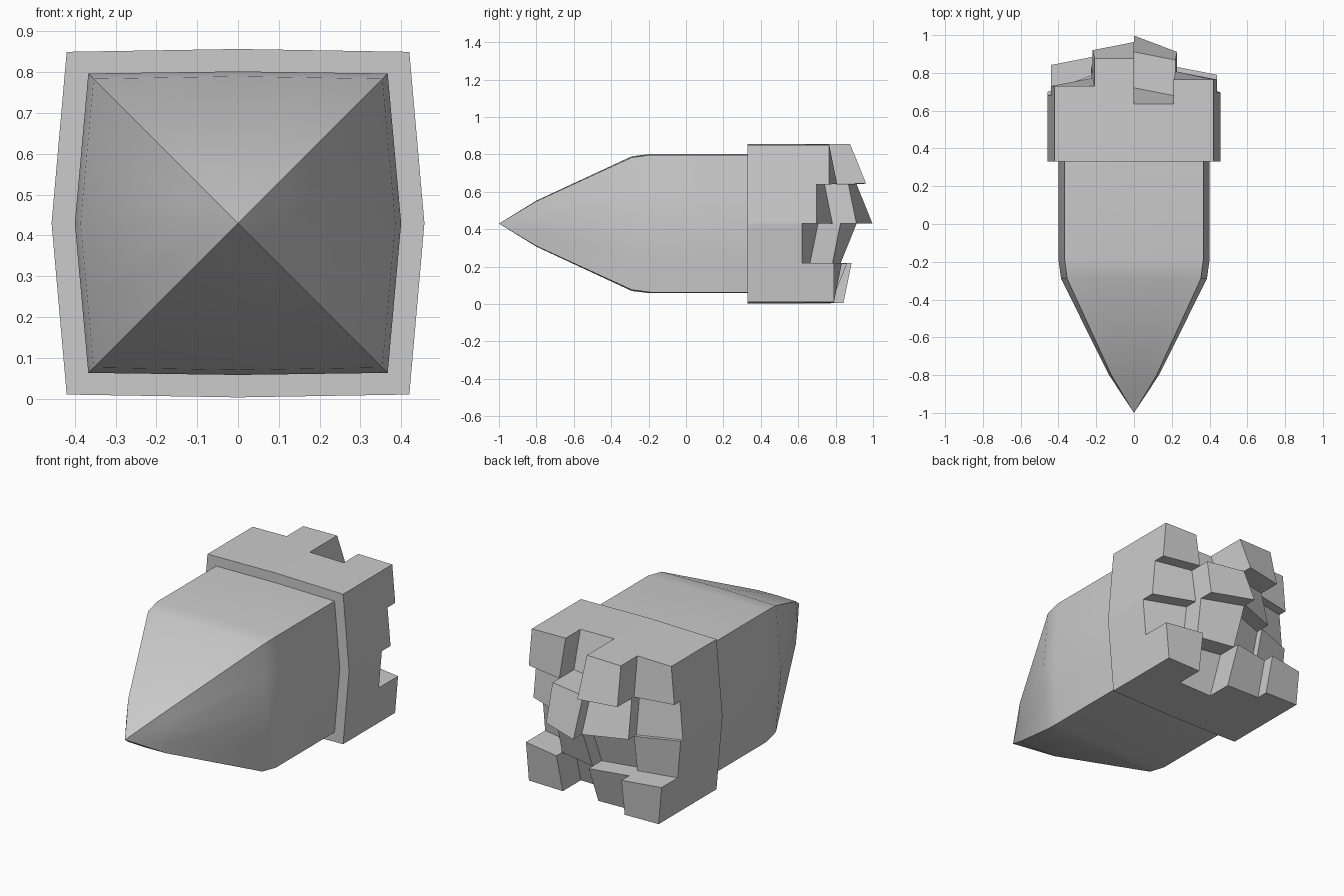
import bpy, bmesh, math

if "Cube" in bpy.data.objects:
    bpy.data.objects.remove(bpy.data.objects["Cube"])

CZ = 0.43  # height of the long axis


def node(u, v, c, mx, mz, y):
    """Point of a slightly bulging square section; c = corner, mx/mz = bulge half sizes."""
    return (u * (c + (mx - c) * (1 - abs(v))), y, CZ + v * (c + (mz - c) * (1 - abs(u))))


# outline walked in 16 half-steps around the square
g = [-1, -0.5, 0, 0.5, 1]
OUT = ([(u, -1) for u in g[:-1]] + [(1, v) for v in g[:-1]]
       + [(-u, 1) for u in g[:-1]] + [(-1, -v) for v in g[:-1]])
BODY = (0.367, 0.40, 0.372)
CAP = (0.42, 0.457, 0.427)


def finish(bm, name, angle):
    bmesh.ops.remove_doubles(bm, verts=bm.verts, dist=1e-5)
    bmesh.ops.recalc_face_normals(bm, faces=bm.faces)
    me = bpy.data.meshes.new(name)
    bm.to_mesh(me)
    bm.free()
    ob = bpy.data.objects.new(name, me)
    bpy.context.collection.objects.link(ob)
    bpy.context.view_layer.objects.active = ob
    ob.select_set(True)
    bpy.ops.object.shade_smooth_by_angle(angle=math.radians(angle))
    ob.select_set(False)


# pointed shaft
bm = bmesh.new()
sections = [(-0.8, (0.12, 0.132, 0.123)), (-0.29, (0.354, 0.386, 0.36)),
            (-0.19, BODY), (0.33, BODY)]
rings = [[bm.verts.new(node(u, v, *s, y)) for u, v in OUT] for y, s in sections]
tip = bm.verts.new((0, -1, CZ))
for i in range(16):
    j = (i + 1) % 16
    bm.faces.new((tip, rings[0][i], rings[0][j]))
    for a, b in zip(rings, rings[1:]):
        bm.faces.new((a[i], b[i], b[j], a[j]))
finish(bm, "pointed_shaft", 25)

# broken collar: 4 x 4 blocks, rows from top to bottom, columns from -x to +x
DEPTH = [[0.73, 0.877, 0.635, 0.765],
         [0.68, 0.75, 0.825, 0.697],
         [0.70, 0.66, 0.74, 0.62],
         [0.842, 0.775, 0.63, 0.79]]
bm = bmesh.new()


def quad(*pts):
    bm.faces.new([bm.verts.new(p) for p in pts])


def back(u, v, base):
    dome = 0.172 * (1 - abs(u)) * (1 - abs(v))
    return node(u, v, *CAP, base + dome)


for r in range(4):
    for c in range(4):
        d = DEPTH[r][c]
        u0, u1, v0, v1 = g[c], g[c + 1], g[3 - r], g[4 - r]
        quad(back(u0, v0, d), back(u1, v0, d), back(u1, v1, d), back(u0, v1, d))
        # step walls to lower neighbours or outer walls to the collar front
        for dr, dc, a, b in ((-1, 0, (u0, v1), (u1, v1)), (1, 0, (u0, v0), (u1, v0)),
                             (0, -1, (u0, v0), (u0, v1)), (0, 1, (u1, v0), (u1, v1))):
            rr, cc = r + dr, c + dc
            inside = 0 <= rr < 4 and 0 <= cc < 4
            low = DEPTH[rr][cc] if inside else 0.33
            if low < d:
                quad(back(*a, d), back(*b, d), back(*b, low), back(*a, low))

# front rim of the collar
for i in range(16):
    a, b = OUT[i], OUT[(i + 1) % 16]
    quad(node(*a, *CAP, 0.33), node(*b, *CAP, 0.33), node(*b, *BODY, 0.33), node(*a, *BODY, 0.33))
finish(bm, "broken_collar", 8)
